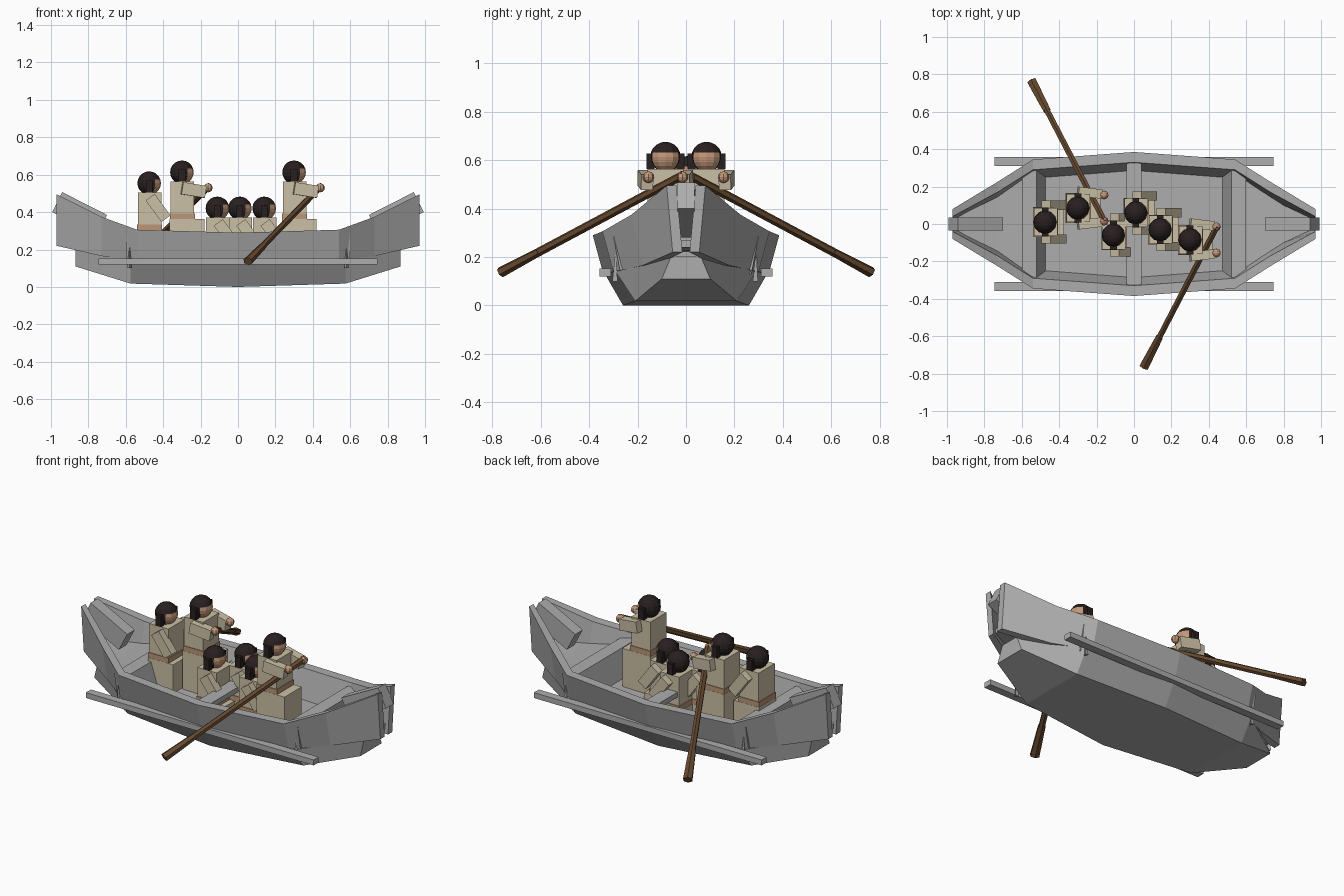
import bpy, bmesh, math
from mathutils import Vector, Matrix

if "Cube" in bpy.data.objects:
    bpy.data.objects.remove(bpy.data.objects["Cube"])


def material(name, rgb):
    m = bpy.data.materials.new(name)
    m.diffuse_color = (*rgb, 1)
    m.use_nodes = True
    m.node_tree.nodes["Principled BSDF"].inputs["Base Color"].default_value = m.diffuse_color
    return m


GREY = material("weathered_grey", (0.42, 0.42, 0.42))
CLOTH = material("cream_cloth", (0.60, 0.53, 0.38))
SKIN = material("skin", (0.55, 0.31, 0.19))
HAIR = material("dark_hair", (0.022, 0.014, 0.014))
BELT = material("tan_belt", (0.50, 0.31, 0.18))
WOOD = material("brown_wood", (0.13, 0.065, 0.028))


def finish(name, bm, *mats):
    bmesh.ops.recalc_face_normals(bm, faces=bm.faces)
    me = bpy.data.meshes.new(name)
    bm.to_mesh(me)
    bm.free()
    for m in mats:
        me.materials.append(m)
    ob = bpy.data.objects.new(name, me)
    bpy.context.collection.objects.link(ob)
    return ob


def box(name, x, y, z, mat):
    """Box from (min, max) ranges."""
    bm = bmesh.new()
    bmesh.ops.create_cube(bm, size=1)
    for v in bm.verts:
        v.co = [r[0] + (r[1] - r[0]) * (c + 0.5) for r, c in zip((x, y, z), v.co)]
    return finish(name, bm, mat)


def aim(p, q):
    d = Vector(q) - Vector(p)
    rot = d.to_track_quat('Z', 'Y').to_matrix().to_4x4()
    return Matrix.Translation((Vector(p) + Vector(q)) / 2) @ rot, d.length


def beam(name, p, q, w, h, mat):
    """Box running from p to q."""
    m, length = aim(p, q)
    bm = bmesh.new()
    bmesh.ops.create_cube(bm, size=1, matrix=m @ Matrix.Diagonal((w, h, length, 1)))
    return finish(name, bm, mat)


def rod(name, p, q, r1, r2, mat, sides=6, flat=1.0):
    m, length = aim(p, q)
    bm = bmesh.new()
    bmesh.ops.create_cone(bm, cap_ends=True, segments=sides, radius1=r1, radius2=r2,
                          depth=length, matrix=m @ Matrix.Diagonal((1, flat, 1, 1)))
    return finish(name, bm, mat)


def loft(name, sections, mat):
    """Skin closed four-point sections in order and cap both ends."""
    bm = bmesh.new()
    rings = [[bm.verts.new(p) for p in s] for s in sections]
    for a, b in zip(rings, rings[1:]):
        n = len(a)
        for i in range(n):
            bm.faces.new((a[i], a[(i + 1) % n], b[(i + 1) % n], b[i]))
    bm.faces.new(rings[0])
    bm.faces.new(rings[-1])
    return finish(name, bm, mat)


def both_ends(stations):
    """Mirror half stations (first value is x) to the other end."""
    return [(-s[0], *s[1:]) for s in reversed(stations[1:])] + stations


# Lower hull: x offsets for bottom edge and floor edge
lower = both_ends([(0, 0.26, 0.0, 0.335, 0.13), (0.575, 0.21, 0.018, 0.29, 0.14),
                   (0.87, 0.10, 0.11, 0.06, 0.205)])
loft("lower_hull", [[(x, -b, zb), (x, b, zb), (x, t, zt), (x, -t, zt)]
                    for x, b, zb, t, zt in lower], GREY)

# Upper side planks: outer top, outer bottom, thickness
upper = both_ends([(0, 0.385, 0.29, 0.34, 0.125, 0.055), (0.54, 0.345, 0.306, 0.30, 0.14, 0.055),
                   (0.73, 0.225, 0.375, 0.18, 0.165, 0.055), (0.97, 0.08, 0.495, 0.055, 0.22, 0.04)])
for s, side in ((-1, "front"), (1, "back")):
    loft(side + "_side_plank", [[(x, s * t, zt), (x, s * b, zb), (x, s * (b - w), zb),
                                 (x, s * (t - w), zt)] for x, t, zt, b, zb, w in upper], GREY)
    # Outer rubbing rail
    box(side + "_rail", (-0.745, 0.745), sorted((s * 0.31, s * 0.357)), (0.12, 0.152), GREY)
    for e in (-1, 1):
        rod(side + "_rail_spike", (e * 0.58, s * 0.29, 0.10), (e * 0.58, s * 0.29, 0.23),
            0.014, 0.001, GREY, 3)

# Middle seat plank
box("middle_thwart", (-0.04, 0.04), (-0.33, 0.33), (0.25, 0.28), GREY)

for e, end in ((-1, "stern"), (1, "bow")):
    # Bulkhead with sloping inner face
    loft(end + "_bulkhead", [[(e * 0.60, y1, 0.285), (e * 0.52, y1, 0.285),
                              (e * 0.47, y0, 0.13), (e * 0.60, y0, 0.13)]
                             for y1, y0 in ((-0.30, -0.27), (0.30, 0.27))], GREY)
    # End deck
    loft(end + "_deck", [[(e * x, -y, z), (e * x, y, z), (e * x, y, z - 0.03), (e * x, -y, z - 0.03)]
                         for x, y, z in ((0.58, 0.27, 0.25), (0.73, 0.18, 0.255), (0.94, 0.045, 0.27))], GREY)
    # Tilted stem block
    beam(end + "_stem_block", (e * 0.727, 0, 0.333), (e * 0.967, 0, 0.454), 0.07, 0.118, GREY)


def orient_block(ob, y, w):
    """Set the crosswise half-width of a block about y."""
    for v in ob.data.vertices:
        v.co.y = y + math.copysign(w, v.co.y - y)


for ob in list(bpy.data.objects):
    # Rebuild stem profiles so their sides stay upright
    if ob.name.endswith("_stem_block"):
        e = 1 if ob.name.startswith("bow") else -1
        bpy.data.objects.remove(ob)
        loft("bow_stem" if e > 0 else "stern_stem",
             [[(e * 0.70, y, 0.385), (e * 0.755, y, 0.28), (e * 0.993, y, 0.40), (e * 0.94, y, 0.507)]
              for y in (-0.035, 0.035)], GREY)


def ball(name, c, r, mats, seg=10, rings=8, rule=None):
    bm = bmesh.new()
    bmesh.ops.create_uvsphere(bm, u_segments=seg, v_segments=rings, radius=r)
    if rule:
        for f in bm.faces:
            f.material_index = rule(f.calc_center_median() / r)
    bmesh.ops.translate(bm, verts=bm.verts, vec=c)
    return finish(name, bm, *mats)


def person(role, x, y, z, rowing):
    """Robed figure facing +x; z is the head centre."""
    # Head with hair cap, face on the front
    ball(role + "_head", (x, y, z), 0.063, (HAIR, SKIN), 12, 10,
         lambda c: int((c.x > 0.3 and c.z < 0.3) or c.z < -0.85))
    for s in (-1, 1):
        box(role + "_hair_loop", (x - 0.018, x + 0.018), (y + s * 0.062 - 0.016, y + s * 0.062 + 0.016),
            (z - 0.05, z + 0.015), HAIR)
    # Robe and belt
    box(role + "_torso", (x - 0.06, x + 0.065), (y - 0.075, y + 0.075), (z - 0.22, z - 0.05), CLOTH)
    box(role + "_belt", (x - 0.064, x + 0.069), (y - 0.079, y + 0.079), (z - 0.25, z - 0.22), BELT)
    box(role + "_skirt", (x - 0.065, x + (0.12 if rowing else 0.10)), (y - 0.08, y + 0.08),
        (0.13, z - 0.25), CLOTH)
    # Sleeves and hands
    for s in (-1, 1):
        ya = y + s * 0.09
        if rowing:
            hand = (x + 0.14, y + s * 0.07, z - 0.083)
            beam(role + "_sleeve", (x, ya, z - 0.085), (x + 0.125, y + s * 0.075, z - 0.105), 0.05, 0.065, CLOTH)
            ball(role + "_hand", hand, 0.024, (SKIN,), 8, 6)
        else:
            beam(role + "_sleeve", (x + 0.005, ya, z - 0.075), (x + 0.09, ya, z - 0.19), 0.05, 0.06, CLOTH)


person("standing_passenger", -0.475, 0.01, 0.555, False)
person("rear_paddler", -0.30, 0.085, 0.613, True)
person("front_paddler", 0.30, -0.085, 0.613, True)
for px, py in ((-0.11, -0.06), (0.01, 0.06), (0.14, -0.03)):
    person("seated_passenger", px, py, 0.42, False)

# Paddles: shaft plus thicker blade
for role, top, tip in (("rear", (-0.155, 0.01, 0.54), (-0.547, 0.765, 0.137)),
                       ("front", (0.445, -0.01, 0.54), (0.053, -0.765, 0.137))):
    neck = Vector(top).lerp(Vector(tip), 0.79)
    rod(role + "_paddle_shaft", top, tip, 0.018, 0.018, WOOD)
    rod(role + "_paddle_blade", neck, tip, 0.022, 0.028, WOOD, 6, 0.8)
